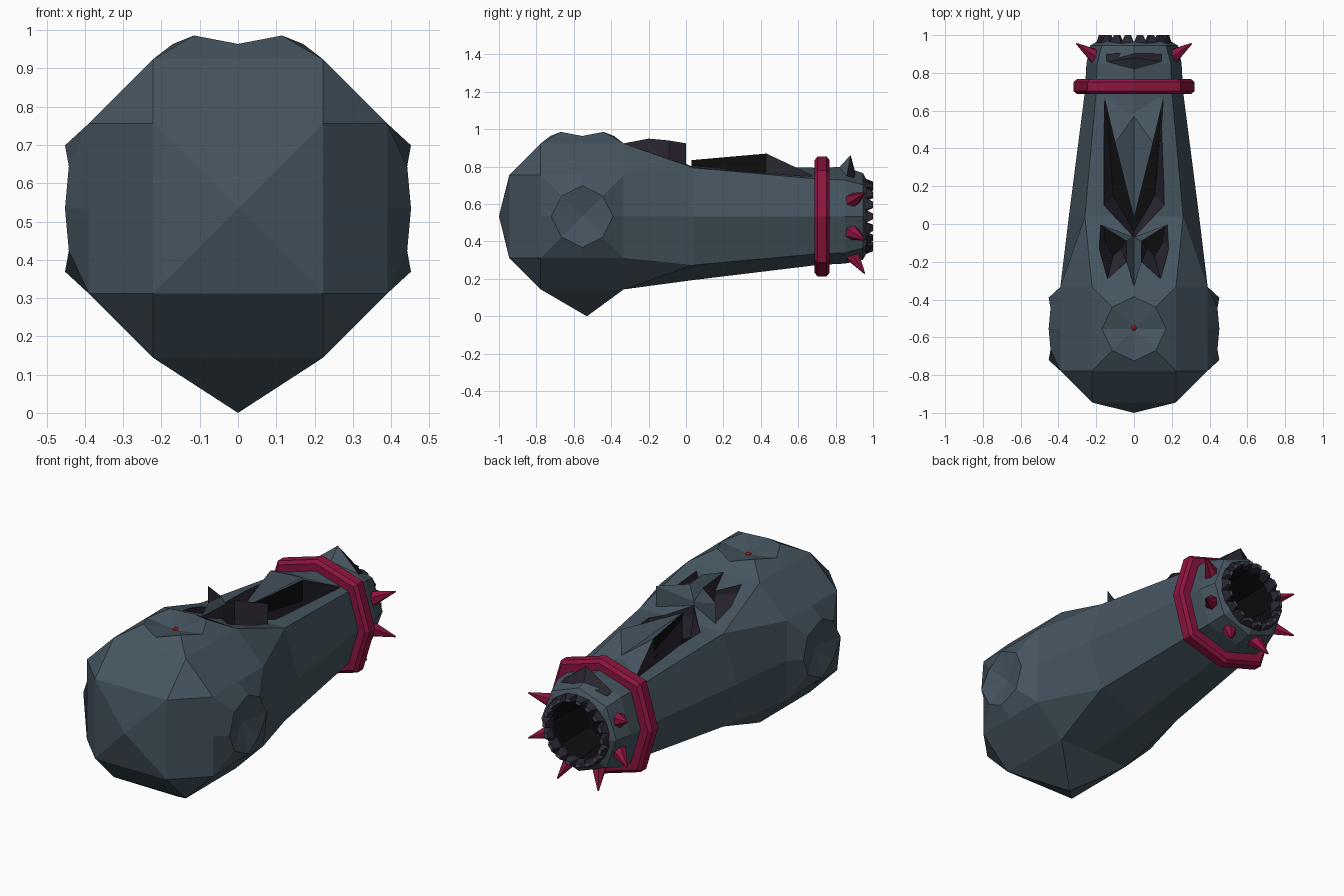
import bpy, bmesh, math
from mathutils import Vector, Matrix

if "Cube" in bpy.data.objects:
    bpy.data.objects.remove(bpy.data.objects["Cube"])

CZ, CY = 0.534, -0.555          # axis height, head centre


def material(name, rgb):
    m = bpy.data.materials.new(name)
    m.diffuse_color = (*rgb, 1)
    m.use_nodes = True
    m.node_tree.nodes["Principled BSDF"].inputs["Base Color"].default_value = m.diffuse_color
    return m


SLATE = material("slate", (0.06, 0.09, 0.115))
PLUM = material("dark_plum", (0.024, 0.02, 0.033))
BLACK = material("black", (0.004, 0.004, 0.004))
CRIMSON = material("crimson", (0.27, 0.007, 0.05))
RED = material("red", (0.7, 0.01, 0.01))
BODY = [SLATE, PLUM, BLACK]


def finish(name, bm, mats):
    bmesh.ops.remove_doubles(bm, verts=bm.verts, dist=0.0005)
    bmesh.ops.recalc_face_normals(bm, faces=bm.faces)
    me = bpy.data.meshes.new(name)
    bm.to_mesh(me)
    bm.free()
    for m in mats:
        me.materials.append(m)
    ob = bpy.data.objects.new(name, me)
    bpy.context.collection.objects.link(ob)
    return ob


def face(bm, pts, mat=0):
    f = bm.faces.new([bm.verts.new(p) for p in pts])
    f.material_index = mat


def mirrored(bm, pts, mat=0):
    face(bm, pts, mat)
    face(bm, [(-x, y, z) for x, y, z in reversed(pts)], mat)


def loft(bm, rings, mats, caps=None, closed=False):
    rows = [[bm.verts.new(p) for p in r] for r in rings]
    n = len(rows[0])
    pairs = list(zip(rows, rows[1:])) + ([(rows[-1], rows[0])] if closed else [])
    for (a, b), m in zip(pairs, mats):
        for i in range(n):
            j = (i + 1) % n
            bm.faces.new((a[i], a[j], b[j], b[i])).material_index = m
    if caps:
        bm.faces.new(rows[0]).material_index = caps[0]
        bm.faces.new(rows[-1]).material_index = caps[1]


# Head: chamfered block whose square sides get raised or dimpled caps
bm = bmesh.new()
A, B = 0.222, 0.39
for s in [(x, y, z) for x in (-1, 1) for y in (-1, 1) for z in (-1, 1)]:
    for k in range(3):
        bm.verts.new([s[i] * (B if i == k else A) for i in range(3)])
bmesh.ops.convex_hull(bm, input=bm.verts)
bmesh.ops.delete(bm, geom=[f for f in bm.faces if max(map(abs, f.normal)) > 0.99],
                 context='FACES_ONLY')
bmesh.ops.delete(bm, geom=[v for v in bm.verts if v.co.y > 0.3], context='VERTS')
bmesh.ops.dissolve_limit(bm, angle_limit=0.01, verts=bm.verts, edges=bm.edges)


def cap(direction, centre, ring=None):
    rot = Vector((0, 0, 1)).rotation_difference(Vector(direction)).to_matrix()
    dirs = [(1, 0), (1, 1), (0, 1), (-1, 1), (-1, 0), (-1, -1), (0, -1), (1, -1)]
    rows = [[rot @ Vector((u * A, v * A, B)) for u, v in dirs]]
    if ring:
        (mu, mh), (cu, ch) = ring
        rows.append([rot @ Vector((u * cu, v * cu, ch) if u * v else (u * mu, v * mu, mh))
                     for u, v in dirs])
    for i in range(8):
        j = (i + 1) % 8
        if ring:
            face(bm, (rows[0][i], rows[0][j], rows[1][j], rows[1][i]))
        face(bm, (rows[-1][i], rows[-1][j], rot @ Vector(centre)))


cap((0, 0, 1), (0, 0, 0.405), ((0.17, 0.43), (0.115, 0.452)))
for sx in (-1, 1):
    cap((sx, 0, 0), (0, 0, 0.41), ((0.165, 0.452), (0.11, 0.442)))
cap((0, 0, -1), (0, 0, 0.534))
cap((0, -1, 0), (0, 0, 0.445))
for v in bm.verts:
    if v.co.z < -0.5:
        v.co.y += 0.025
bmesh.ops.translate(bm, verts=bm.verts, vec=(0, CY, CZ))
finish("head", bm, BODY)


# Muzzle: tapering tube with a hollow mouth
def ring(y, half):
    pts = half + [(-x, z) for x, z in half[-2:0:-1]]
    return [(x, y, CZ + z) for x, z in pts]


def octo(y, r, d=None, up=None, dn=None):
    d = d or r * 0.73
    return ring(y, [(0, up or r), (d, d), (d, d), (r, 0), (d, -d), (d, -d), (0, -(dn or r))])


bm = bmesh.new()
start = [(0, B), (A, B), (B, A), (B, 0), (B, -A), (A, -B), (0, -B)]
loft(bm, [ring(-0.333, start), octo(0.04, 0.345, 0.26, 0.268, 0.34),
          octo(0.7, 0.26, 0.2), octo(0.85, 0.252, 0.195, 0.265), octo(0.945, 0.232),
          octo(0.965, 0.198), octo(0.965, 0.172), octo(0.7, 0.15)],
     [0, 0, 0, 0, 0, 1, 2], caps=(0, 2))
muzzle = finish("muzzle", bm, BODY)


# Recesses for the eyes and the V-shaped groove
def prism(bm, top, bottom, mid_z, low_z):
    loft(bm, [[(x, y, 1.1) for x, y in top], [(x, y, mid_z) for x, y in top],
              [(x, y, low_z) for x, y in bottom]], [1, 1], caps=(1, 2))


bm = bmesh.new()
eye = [(0.185, 0), (0.04, -0.09), (0.04, -0.2), (0.14, -0.29), (0.185, -0.13)]
eye_low = [(0.16, -0.01), (0.045, -0.09), (0.07, -0.13), (0.11, -0.17), (0.15, -0.1)]
for s in (-1, 1):
    prism(bm, [(s * x, y) for x, y in eye], [(s * x, y) for x, y in eye_low], 0.86, 0.72)
prism(bm, [(0.16, 0.67), (0.16, 0.1), (0, -0.07), (-0.16, 0.1), (-0.16, 0.67), (0, 0.03)],
      [(0.145, 0.62), (0.11, 0.15), (0, -0.04), (-0.11, 0.15), (-0.145, 0.62), (0, 0.03)],
      0.785, 0.67)
cutter = finish("recess_cutter", bm, BODY)
cutter.hide_render = True
mod = muzzle.modifiers.new("recesses", 'BOOLEAN')
mod.operation, mod.solver, mod.object = 'DIFFERENCE', 'EXACT', cutter
deps = bpy.context.evaluated_depsgraph_get()
cut_mesh = bpy.data.meshes.new_from_object(muzzle.evaluated_get(deps))
muzzle.modifiers.clear()
muzzle.data = cut_mesh
bpy.data.objects.remove(cutter)

# Raised panel along the nose, with dark side walls
bm = bmesh.new()
tip, mid, peak, end = (0, 0.03, 0.835), (0, 0.57, 0.803), (0.1, 0.43, 0.87), (0.157, 0.67, 0.757)
tip_low, peak_low, end_low = (0, 0.03, 0.77), (0.1, 0.43, 0.75), (0.157, 0.67, 0.74)
mirrored(bm, [tip, peak, mid])
mirrored(bm, [mid, peak, end])
mirrored(bm, [tip, tip_low, peak_low, peak], 2)
mirrored(bm, [peak, peak_low, end_low, end], 1)
face(bm, [mid, end, (-end[0], *end[1:])])
finish("nose_panel", bm, BODY)

# Brow ridge hooding the eyes
bm = bmesh.new()
a, b, e = (0, -0.33, 0.925), (0.04, -0.2, 0.95), (0.04, -0.09, 0.94)
c, d = (0.185, 0, 0.925), (0, -0.07, 0.86)
low = lambda p, z: (p[0], p[1], z)
mirrored(bm, [a, b, e, d])
mirrored(bm, [e, c, d])
mirrored(bm, [a, low(a, 0.9), low(b, 0.85), b], 1)
mirrored(bm, [b, low(b, 0.85), low(e, 0.82), e], 1)
mirrored(bm, [e, low(e, 0.82), low(c, 0.79), c], 1)
mirrored(bm, [d, c, low(c, 0.79), low(d, 0.8)])
finish("brow", bm, BODY)

# Nostril flap
bm = bmesh.new()
apex, front, back = (0, 0.88, 0.863), (0, 0.82, 0.797), (0, 0.905, 0.77)
mirrored(bm, [front, (0.145, 0.86, 0.75), apex])
mirrored(bm, [apex, (0.145, 0.86, 0.75), (0.145, 0.9, 0.74), back], 1)
finish("nostril_flap", bm, BODY)

# Collar
bm = bmesh.new()
loft(bm, [octo(y, r, r * 0.77) for y, r in
          [(0.688, 0.25), (0.688, 0.302), (0.703, 0.32), (0.752, 0.32), (0.767, 0.302), (0.767, 0.25)]],
     [0] * 6, closed=True)
finish("collar", bm, [CRIMSON])

# Spikes around the muzzle tip
for i, deg in enumerate((22.5, -22.5, -67.5, 157.5, 202.5, 247.5)):
    t = math.radians(deg)
    out = Vector((math.cos(t), 0, math.sin(t)))
    base = out * 0.2 + Vector((0, 0.875, CZ))
    point = out * 0.33 + Vector((0, 0.955, CZ))
    axis = point - base
    m = Matrix.Translation((base + point) / 2) @ axis.to_track_quat('Z', 'Y').to_matrix().to_4x4()
    bm = bmesh.new()
    bmesh.ops.create_cone(bm, cap_ends=True, segments=6, radius1=0.05, radius2=0.004,
                          depth=axis.length, matrix=m)
    finish(f"spike_{i}", bm, [CRIMSON])

# Teeth ring
bm = bmesh.new()
N = 18
for i in range(N):
    t = 2 * math.pi * (i + 0.5) / N
    rows = []
    for y, r0, r1, w in ((0.94, 0.163, 0.2, 0.17), (0.965, 0.163, 0.2, 0.165), (1.0, 0.168, 0.187, 0.08)):
        rows.append([(r * math.sin(t + k), y, CZ + r * math.cos(t + k))
                     for r, k in ((r0, -w), (r0, w), (r1, w), (r1, -w))])
    loft(bm, rows, [1, 1], caps=(1, 0))
finish("teeth", bm, BODY)

# Red dot in the top dimple
bm = bmesh.new()
bmesh.ops.create_icosphere(bm, subdivisions=1, radius=0.017,
                           matrix=Matrix.Translation((0, CY + 0.005, CZ + 0.405)))
finish("top_light", bm, [RED])
